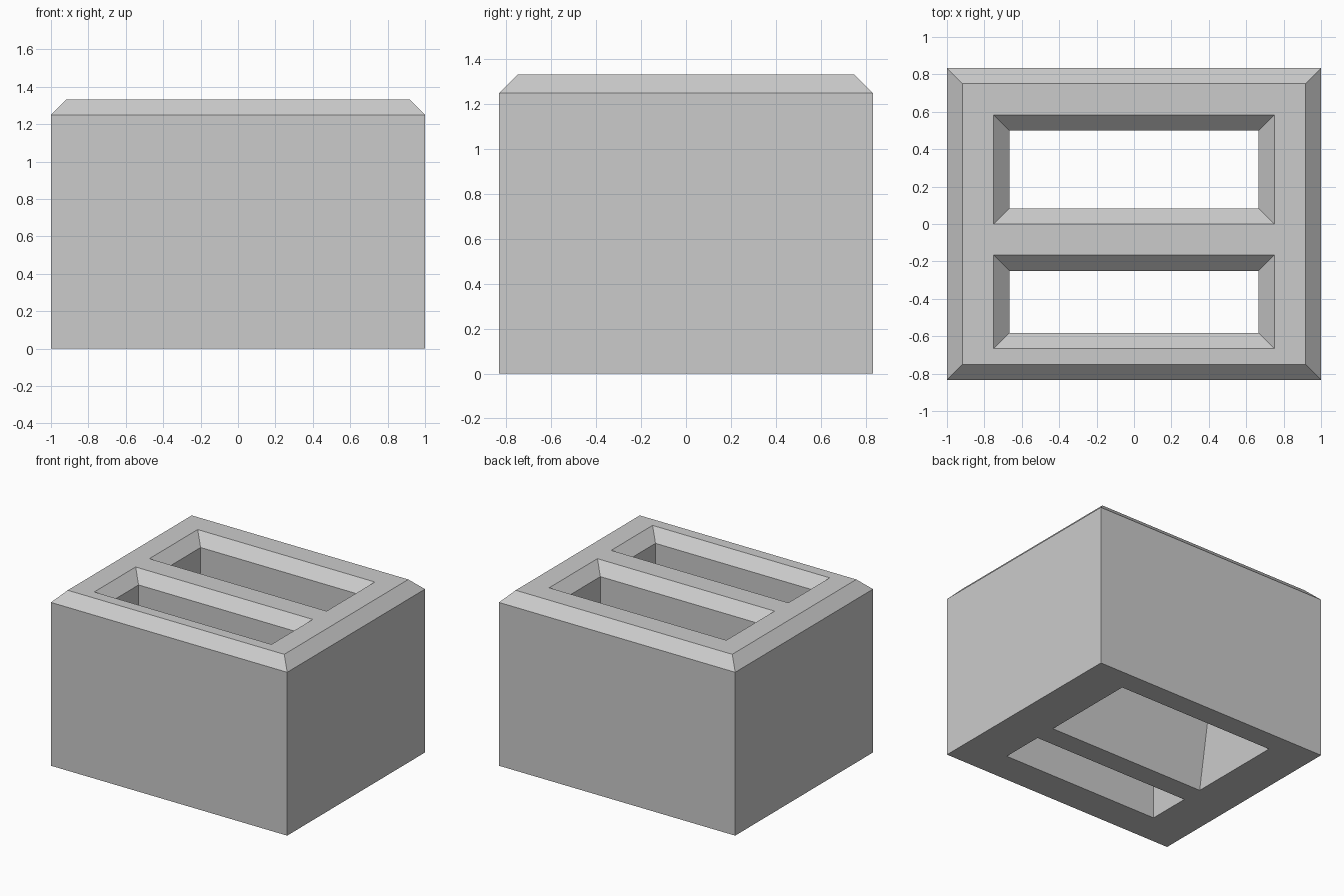
import bpy
import bmesh

cube = bpy.data.objects.get("Cube")
if cube:
    bpy.data.objects.remove(cube, do_unlink=True)

HEIGHT = 4 / 3
BEVEL = 1 / 12
SHOULDER = HEIGHT - BEVEL

grey = bpy.data.materials.new("plain_grey")
grey.use_nodes = True
colour = (0.6, 0.6, 0.6, 1)
grey.diffuse_color = colour
grey.node_tree.nodes["Principled BSDF"].inputs["Base Color"].default_value = colour

bm = bmesh.new()


def wall(levels):
    """Skin rectangles (half width, y min, y max, z); return the bottom and top edges."""
    rings = [[bm.verts.new(p) for p in ((-w, y0, z), (w, y0, z), (w, y1, z), (-w, y1, z))]
             for w, y0, y1, z in levels]
    for low, high in zip(rings, rings[1:]):
        for i in range(4):
            j = (i + 1) % 4
            bm.faces.new((low[i], low[j], high[j], high[i]))
    return [[bm.edges.get((r[i], r[(i + 1) % 4])) for i in range(4)]
            for r in (rings[0], rings[-1])]


DEPTH = 5 / 6
INNER = 2 / 3
MOUTH = INNER + BEVEL

walls = [
    # Outer body with a chamfered top rim
    wall([(1, -DEPTH, DEPTH, 0), (1, -DEPTH, DEPTH, SHOULDER),
          (1 - BEVEL, BEVEL - DEPTH, DEPTH - BEVEL, HEIGHT)]),
    # Front slot, straight with a chamfered mouth
    wall([(INNER, -7 / 12, -0.25, 0), (INNER, -7 / 12, -0.25, SHOULDER),
          (MOUTH, -2 / 3, -1 / 6, HEIGHT)]),
    # Back slot, flaring towards the bottom
    wall([(INNER, -BEVEL, 2 / 3, 0), (INNER, BEVEL, 0.5, 1),
          (INNER, BEVEL, 0.5, SHOULDER), (MOUTH, 0, 7 / 12, HEIGHT)]),
]

# Flat bottom and top around the slots
for end in (0, 1):
    edges = [e for w in walls for e in w[end]]
    bmesh.ops.triangle_fill(bm, edges=edges, use_beauty=True)
bmesh.ops.recalc_face_normals(bm, faces=bm.faces)

mesh = bpy.data.meshes.new("slotted_block")
bm.to_mesh(mesh)
bm.free()
mesh.materials.append(grey)
block = bpy.data.objects.new("slotted_block", mesh)
bpy.context.collection.objects.link(block)
